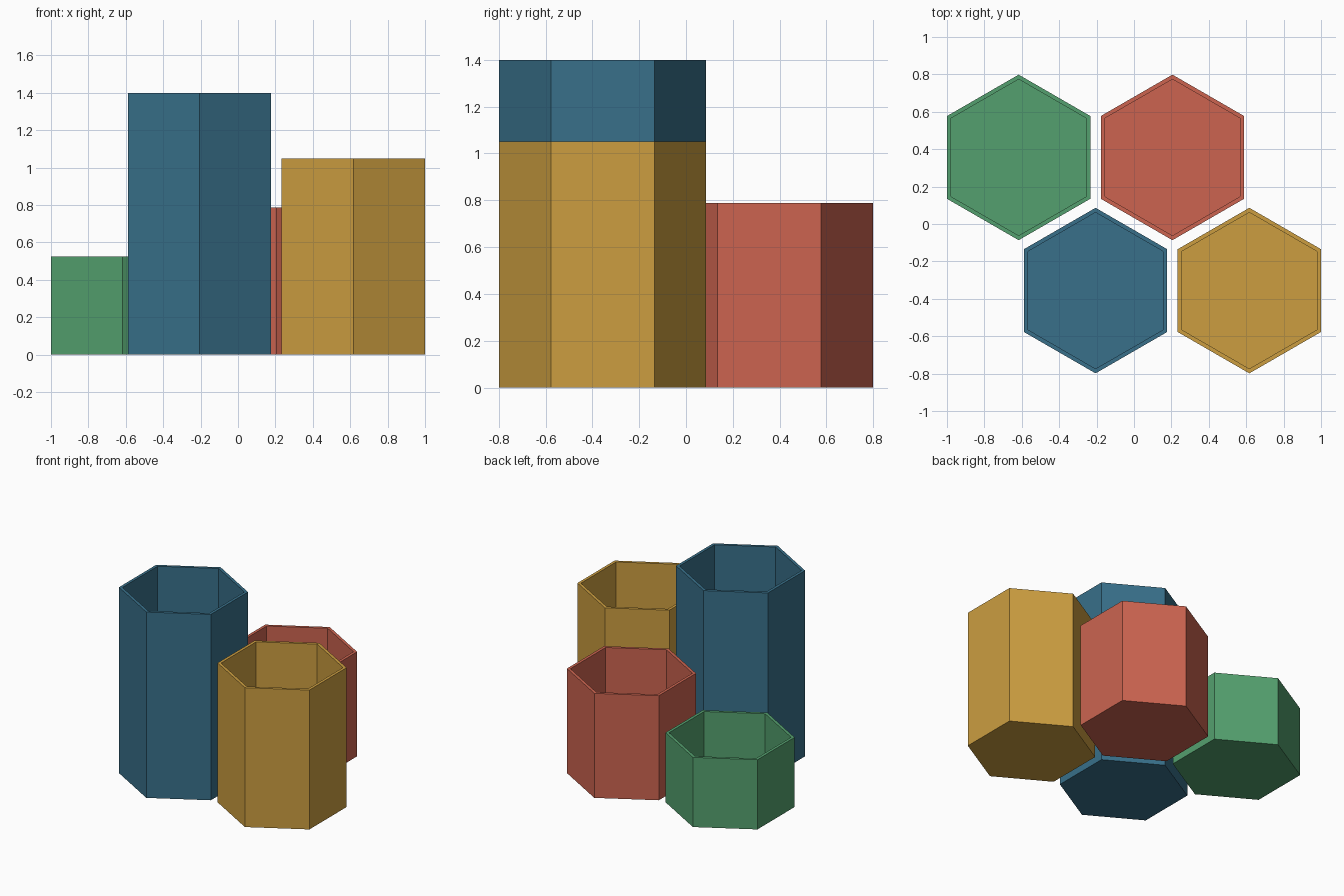
import bpy, bmesh, math

if "Cube" in bpy.data.objects:
    bpy.data.objects.remove(bpy.data.objects["Cube"])

PITCH = 0.8222                      # spacing between neighbouring cups
R_OUT = 0.4425                      # corner radius of the outer hexagon
WALL = 0.0215
R_IN = R_OUT - WALL / math.cos(math.pi / 6)
FLOOR = 0.0215
ROW = PITCH * math.sqrt(3) / 4      # half the distance between rows


def linear(hex_code):
    out = []
    for i in (0, 2, 4):
        c = int(hex_code[i:i + 2], 16) / 255
        out.append(c / 12.92 if c <= 0.04045 else ((c + 0.055) / 1.055) ** 2.4)
    return (*out, 1.0)


def hex_ring(bm, radius, z):
    """Six vertices with corners pointing along +y and -y."""
    return [bm.verts.new((radius * math.sin(k * math.pi / 3),
                          radius * math.cos(k * math.pi / 3), z)) for k in range(6)]


def hex_cup(name, x, y, height, colour):
    bm = bmesh.new()
    # outer base, outer rim, inner rim, inner floor
    rings = [hex_ring(bm, r, z) for r, z in
             ((R_OUT, 0), (R_OUT, height), (R_IN, height), (R_IN, FLOOR))]
    for a, b in zip(rings, rings[1:]):
        for k in range(6):
            n = (k + 1) % 6
            bm.faces.new((a[k], a[n], b[n], b[k]))
    bm.faces.new(rings[0])
    bm.faces.new(rings[-1])
    bmesh.ops.recalc_face_normals(bm, faces=bm.faces)
    mesh = bpy.data.meshes.new(name)
    bm.to_mesh(mesh)
    bm.free()
    mat = bpy.data.materials.new(name.split("_")[0])
    mat.diffuse_color = linear(colour)
    mat.use_nodes = True
    mat.node_tree.nodes["Principled BSDF"].inputs["Base Color"].default_value = mat.diffuse_color
    mesh.materials.append(mat)
    obj = bpy.data.objects.new(name, mesh)
    obj.location = (x, y, 0)
    bpy.context.collection.objects.link(obj)


# Two staggered rows of open hexagonal cups
hex_cup("blue_cup", -PITCH / 4, -ROW, 1.4, "38708A")
hex_cup("yellow_cup", PITCH * 0.75, -ROW, 1.05, "CC9E40")
hex_cup("green_cup", -PITCH * 0.75, ROW, 0.525, "54A06E")
hex_cup("red_cup", PITCH / 4, ROW, 0.7875, "CC6450")
